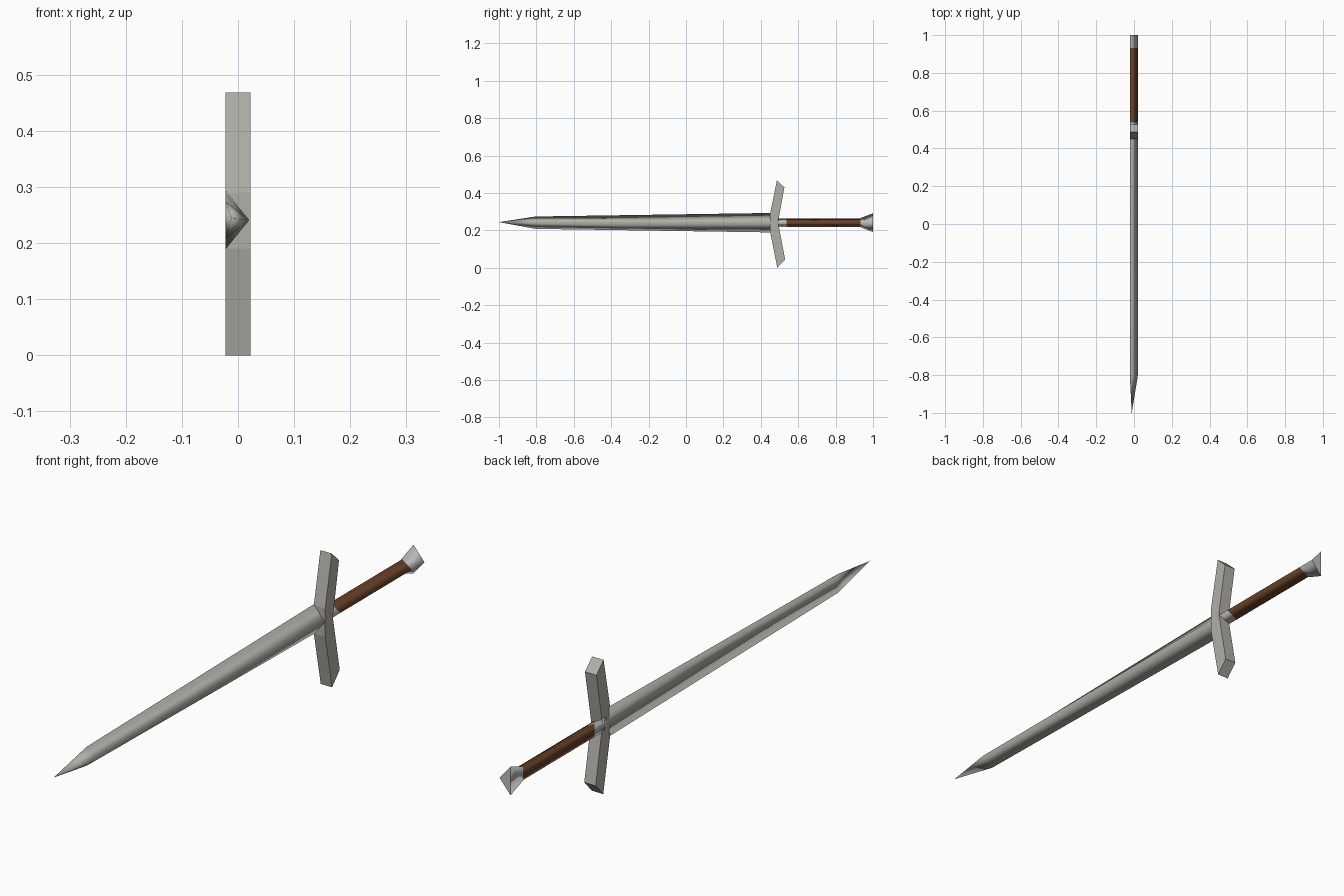
import bpy, bmesh

if "Cube" in bpy.data.objects:
    bpy.data.objects.remove(bpy.data.objects["Cube"])

ZC = 0.241            # centre height of the sword
BACK, RIDGE = -0.022, 0.02


def material(name, rgb):
    m = bpy.data.materials.new(name)
    m.diffuse_color = (*rgb, 1)
    m.use_nodes = True
    m.node_tree.nodes["Principled BSDF"].inputs["Base Color"].default_value = m.diffuse_color
    return m


steel = material("warm_steel", (0.44, 0.43, 0.39))
bright = material("bright_metal", (0.50, 0.51, 0.52))
leather = material("brown_leather", (0.145, 0.055, 0.022))


def finish(name, bm, mat):
    bmesh.ops.recalc_face_normals(bm, faces=bm.faces[:])
    mesh = bpy.data.meshes.new(name)
    bm.to_mesh(mesh)
    bm.free()
    mesh.materials.append(mat)
    obj = bpy.data.objects.new(name, mesh)
    bpy.context.collection.objects.link(obj)
    return obj


def triangular_bar(name, stations, mat, tip=None):
    """Smooth bar with a flat back and one ridge; stations are (y, half height)."""
    bm = bmesh.new()
    rings = [[bm.verts.new(p) for p in ((BACK, y, ZC + h), (RIDGE, y, ZC), (BACK, y, ZC - h))]
             for y, h in stations]
    for a, b in zip(rings, rings[1:]):
        for i in range(3):
            j = (i + 1) % 3
            bm.faces.new((a[i], a[j], b[j], b[i]))
    caps = [bm.faces.new(rings[-1])]
    if tip:
        point = bm.verts.new(tip)
        for i in range(3):
            bm.faces.new((rings[0][i], rings[0][(i + 1) % 3], point))
    else:
        caps.append(bm.faces.new(rings[0]))
    for f in bm.faces:
        f.smooth = True
    for c in caps:
        c.smooth = False
        for e in c.edges:
            e.smooth = False
    return finish(name, bm, mat)


# Blade with pointed tip
triangular_bar("blade", [(-0.805, 0.033), (0.455, 0.052)], steel, tip=(-0.012, -1, 0.244))

# Collar, grip and flared pommel
triangular_bar("collar", [(0.47, 0.023), (0.537, 0.023)], bright)
triangular_bar("grip", [(0.537, 0.023), (0.932, 0.023)], leather)
triangular_bar("pommel", [(0.932, 0.025), (1.0, 0.05)], bright)

# Chevron crossguard swept back toward the grip
half = [(0.45, 0.29), (0.486, 0.468), (0.526, 0.43), (0.492, 0.243)]
lower = [(0.53, 0.045), (0.488, 0.0), (0.45, 0.19)]
bm = bmesh.new()
profile = bm.faces.new([bm.verts.new((BACK, y, z)) for y, z in half + lower])
extruded = bmesh.ops.extrude_face_region(bm, geom=[profile])["geom"]
bmesh.ops.translate(bm, vec=(0.044, 0, 0),
                    verts=[v for v in extruded if isinstance(v, bmesh.types.BMVert)])
finish("crossguard", bm, steel)
